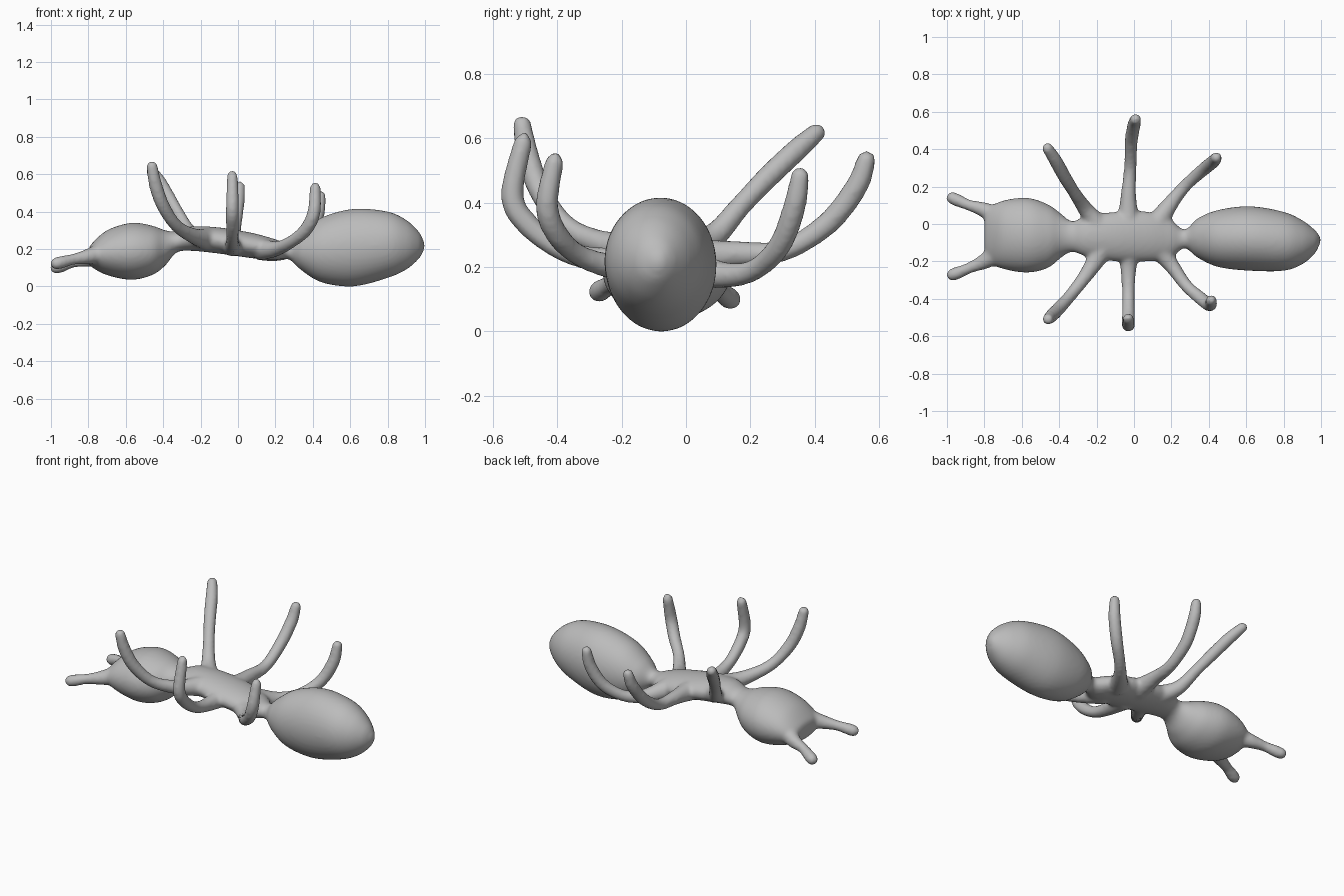
import bpy
import math
from mathutils import Vector

if "Cube" in bpy.data.objects:
    bpy.data.objects.remove(bpy.data.objects["Cube"])

grey = bpy.data.materials.new("plain grey")
grey.diffuse_color = (0.5, 0.5, 0.5, 1)
grey.use_nodes = True
grey.node_tree.nodes["Principled BSDF"].inputs["Base Color"].default_value = grey.diffuse_color


def catmull(rows, steps):
    """Smoothly resample a list of number rows."""
    vs = [Vector(r) for r in rows]
    out = []
    for i in range(len(vs) - 1):
        a, b, c, d = vs[max(i - 1, 0)], vs[i], vs[i + 1], vs[min(i + 2, len(vs) - 1)]
        for s in range(steps):
            t = s / steps
            out.append(0.5 * (2 * b + (c - a) * t + (2 * a - 5 * b + 4 * c - d) * t * t
                              + (3 * b - a - 3 * c + d) * t ** 3))
    return out + [vs[-1]]


def body(name, rows, sides=40):
    """Loft of ellipses along x; each row is x, y low, y high, z low, z high."""
    verts, faces = [], []
    rings = catmull(rows, 5)
    for x, y0, y1, z0, z1 in rings:
        for k in range(sides):
            a = math.tau * k / sides
            verts.append((x, (y0 + y1) / 2 + (y1 - y0) / 2 * math.cos(a),
                          (z0 + z1) / 2 + (z1 - z0) / 2 * math.sin(a)))
    for i in range(len(rings) - 1):
        for k in range(sides):
            n = (k + 1) % sides
            faces.append((i * sides + k, i * sides + n, (i + 1) * sides + n, (i + 1) * sides + k))
    faces.append(tuple(reversed(range(sides))))
    faces.append(tuple(range((len(rings) - 1) * sides, len(rings) * sides)))
    me = bpy.data.meshes.new(name)
    me.from_pydata(verts, [], faces)
    ob = bpy.data.objects.new(name, me)
    bpy.context.collection.objects.link(ob)
    return ob


def limb(name, pts, radii):
    """Round tube through the points with a rounded tip."""
    pts = [Vector(p) for p in pts]
    d = (pts[-1] - pts[-2]).normalized()
    r = radii[-1]
    tip = pts[-1]
    pts[-1] = tip - d * r
    radii = list(radii)
    for f in (0.5, 0.85, 0.98):                      # dome at the end
        pts.append(tip - d * r * (1 - f))
        radii.append(r * math.sqrt(1 - f * f))
    cu = bpy.data.curves.new(name, 'CURVE')
    cu.dimensions = '3D'
    cu.bevel_depth = 1
    cu.bevel_resolution = 5
    cu.use_fill_caps = True
    rows = catmull([(*p, q) for p, q in zip(pts, radii)], 5)
    sp = cu.splines.new('POLY')
    sp.points.add(len(rows) - 1)
    for p, (x, y, z, q) in zip(sp.points, rows):
        p.co = (x, y, z, 1)
        p.radius = q
    ob = bpy.data.objects.new(name, cu)
    bpy.context.collection.objects.link(ob)
    return ob


# Head, thorax, waist and abdomen in one flowing loft
parts = [body("ant_body", [
    (-0.80, -0.13, 0.01, 0.13, 0.19), (-0.785, -0.20, 0.08, 0.105, 0.225),
    (-0.70, -0.24, 0.125, 0.06, 0.30), (-0.57, -0.26, 0.14, 0.035, 0.34),
    (-0.46, -0.235, 0.105, 0.06, 0.325), (-0.39, -0.18, 0.055, 0.11, 0.30),
    (-0.33, -0.15, 0.015, 0.18, 0.295), (-0.25, -0.175, 0.045, 0.19, 0.32),
    (-0.10, -0.20, 0.065, 0.175, 0.315), (0.08, -0.20, 0.065, 0.15, 0.285),
    (0.19, -0.185, 0.03, 0.14, 0.255), (0.27, -0.13, -0.03, 0.145, 0.235),
    (0.34, -0.18, 0.03, 0.085, 0.295), (0.45, -0.23, 0.075, 0.02, 0.37),
    (0.62, -0.25, 0.095, 0.00, 0.415), (0.80, -0.25, 0.065, 0.045, 0.40),
    (0.90, -0.215, 0.02, 0.09, 0.355), (0.965, -0.16, -0.03, 0.145, 0.295),
    (0.99, -0.115, -0.06, 0.185, 0.25), (1.0, -0.09, -0.08, 0.21, 0.225)])]

# Six legs, each bent upward in its own pose
LEG = (0.062, 0.042, 0.034, 0.036, 0.036, 0.03)
legs = {
    "front_leg_far": [(-0.18, -0.02, 0.25), (-0.26, 0.08, 0.29), (-0.32, 0.17, 0.39),
                      (-0.37, 0.25, 0.475), (-0.42, 0.34, 0.56), (-0.475, 0.425, 0.635)],
    "middle_leg_far": [(-0.03, 0.00, 0.23), (-0.03, 0.15, 0.24), (-0.02, 0.30, 0.25),
                       (-0.015, 0.44, 0.335), (0.0, 0.53, 0.45), (0.012, 0.57, 0.56)],
    "rear_leg_far": [(0.12, 0.00, 0.20), (0.20, 0.115, 0.175), (0.28, 0.21, 0.19),
                     (0.37, 0.29, 0.265), (0.425, 0.335, 0.38), (0.445, 0.36, 0.51)],
    "front_leg_near": [(-0.16, -0.12, 0.25), (-0.24, -0.25, 0.27), (-0.33, -0.37, 0.325),
                       (-0.40, -0.45, 0.43), (-0.44, -0.49, 0.54), (-0.465, -0.515, 0.67)],
    "middle_leg_near": [(-0.03, -0.12, 0.22), (-0.03, -0.25, 0.22), (-0.03, -0.38, 0.25),
                        (-0.03, -0.49, 0.33), (-0.03, -0.54, 0.42), (-0.03, -0.502, 0.61)],
    "rear_leg_near": [(0.12, -0.12, 0.20), (0.20, -0.22, 0.20), (0.28, -0.33, 0.235),
                      (0.36, -0.40, 0.30), (0.405, -0.432, 0.39), (0.415, -0.405, 0.55)],
}
for name, pts in legs.items():
    parts.append(limb(name, pts, LEG))

# Two short feelers on the head
FEELER = (0.06, 0.042, 0.03, 0.034, 0.034)
parts.append(limb("feeler_far", [(-0.72, 0.03, 0.17), (-0.80, 0.075, 0.145), (-0.88, 0.10, 0.13),
                                 (-0.94, 0.125, 0.11), (-1.0, 0.152, 0.09)], FEELER))
parts.append(limb("feeler_near", [(-0.72, -0.15, 0.18), (-0.80, -0.20, 0.16), (-0.88, -0.235, 0.145),
                                  (-0.94, -0.26, 0.13), (-1.0, -0.282, 0.115)], FEELER))

# Merge everything into one soft, continuous skin
bpy.ops.object.select_all(action='DESELECT')
for ob in parts:
    ob.select_set(True)
ant = parts[0]
bpy.context.view_layer.objects.active = ant
bpy.ops.object.convert(target='MESH')
bpy.context.view_layer.objects.active = ant
bpy.ops.object.join()
ant = bpy.context.view_layer.objects.active
ant.name = "ant_body"
ant.data.materials.clear()
ant.data.materials.append(grey)
skin = ant.modifiers.new("skin", 'REMESH')
skin.mode = 'VOXEL'
skin.voxel_size = 0.011
skin.use_smooth_shade = True
soft = ant.modifiers.new("soften", 'SMOOTH')
soft.factor = 0.5
soft.iterations = 8
